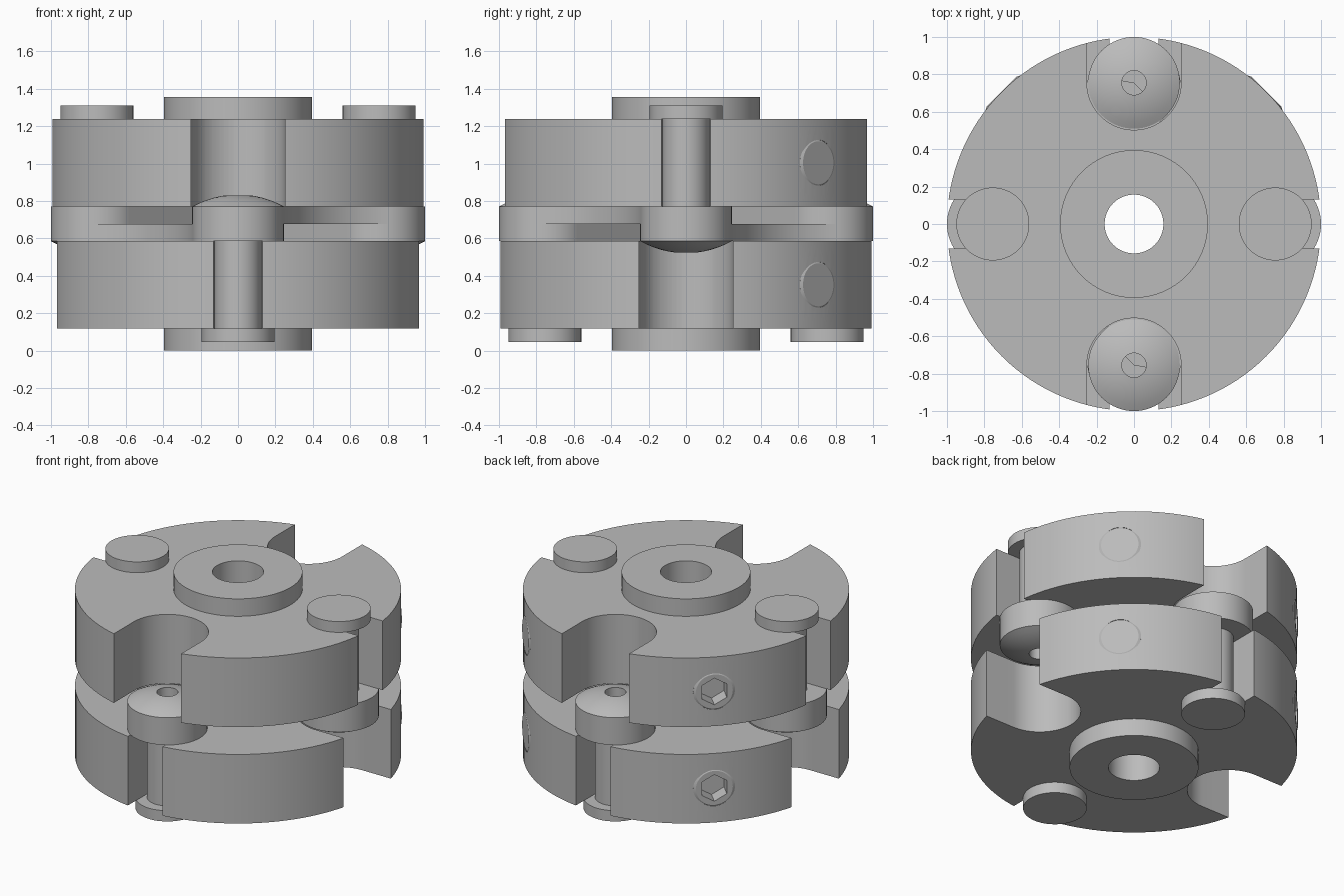
import bpy, bmesh
from math import pi, cos, sin, radians, atan2, hypot
from mathutils import Matrix

if "Cube" in bpy.data.objects:
    bpy.data.objects.remove(bpy.data.objects["Cube"])

MID = 0.678       # height of the symmetry plane
GAP = 0.0925      # half thickness of the middle layer
FACE = 0.56       # outer hub face, measured from the middle
PIN = 0.755       # radius of the pin circle
PAD = 0.245       # pad radius

grey = bpy.data.materials.new("plain_grey")
grey.use_nodes = True
GREY = (0.5, 0.5, 0.5, 1)
grey.diffuse_color = GREY
grey.node_tree.nodes["Principled BSDF"].inputs["Base Color"].default_value = GREY


def finish(name, bm, matrix):
    bmesh.ops.remove_doubles(bm, verts=bm.verts, dist=1e-5)
    bm.transform(matrix)
    bmesh.ops.recalc_face_normals(bm, faces=bm.faces)
    mesh = bpy.data.meshes.new(name)
    bm.to_mesh(mesh)
    bm.free()
    mesh.materials.append(grey)
    obj = bpy.data.objects.new(name, mesh)
    bpy.context.collection.objects.link(obj)
    return obj


def lathe(name, profile, matrix=Matrix(), steps=64):
    """Spin (radius, z) points about the z axis."""
    bm = bmesh.new()
    vs = [bm.verts.new((r, 0, z)) for r, z in profile]
    es = [bm.edges.new(pair) for pair in zip(vs, vs[1:])]
    bmesh.ops.spin(bm, geom=vs + es, cent=(0, 0, 0), axis=(0, 0, 1),
                   angle=2 * pi, steps=steps, use_merge=False)
    return finish(name, bm, matrix)


def prism(name, outline, z0, z1, matrix=Matrix()):
    """Extrude an (x, y) outline from z0 to z1."""
    bm = bmesh.new()
    face = bm.faces.new([bm.verts.new((x, y, z0)) for x, y in outline])
    out = bmesh.ops.extrude_face_region(bm, geom=[face])["geom"]
    top = [v for v in out if isinstance(v, bmesh.types.BMVert)]
    bmesh.ops.translate(bm, verts=top, vec=(0, 0, z1 - z0))
    return finish(name, bm, matrix)


def arc(cx, cy, r, a0, a1, n):
    angles = [a0 + (a1 - a0) * i / n for i in range(n + 1)]
    return [(cx + r * cos(a), cy + r * sin(a)) for a in angles]


def cut(obj, cutters):
    """Subtract the cutters, bake the result and drop the cutters."""
    for c in cutters:
        c.hide_render = True
        mod = obj.modifiers.new("cut", 'BOOLEAN')
        mod.object = c
        mod.solver = 'EXACT'
    graph = bpy.context.evaluated_depsgraph_get()
    mesh = bpy.data.meshes.new_from_object(obj.evaluated_get(graph))
    obj.modifiers.clear()
    obj.data = mesh
    for c in cutters:
        bpy.data.objects.remove(c)


def smooth(obj):
    bpy.ops.object.select_all(action='DESELECT')
    obj.select_set(True)
    bpy.context.view_layer.objects.active = obj
    bpy.ops.object.shade_smooth_by_angle(angle=radians(28))


def turn(degrees):
    return Matrix.Rotation(radians(degrees), 4, 'Z')


def pocket(half, degrees):
    """Open-ended slot cutter with a round inner end."""
    outline = arc(PIN, 0, half, pi / 2, 3 * pi / 2, 32) + [(1.2, -half), (1.2, half)]
    return prism("pocket_cutter", outline, -0.2, 1.6, turn(degrees))


parts = []
lift = Matrix.Translation((0, 0, MID))

# Each half: hub, two set screws and two pins, the lower half quarter-turned
for label, side, base in (("upper", 1, 0), ("lower", -1, 90)):
    flip = lift @ Matrix.Diagonal((1, 1, side, 1))
    hub = lathe(label + "_hub", [(0.157, GAP), (1, GAP), (1, FACE), (0.395, FACE),
                                 (0.395, MID), (0.157, MID), (0.157, GAP)], flip, 128)
    cutters = [pocket(0.13, base + a) for a in (0, 180)]
    cutters += [pocket(0.252, base + a) for a in (90, 270)]

    # Set screws on the two back corners
    for corner, az in (("left", 45), ("right", 135)):
        aim = (Matrix.Translation((0, 0, MID + side * (GAP + FACE) / 2))
               @ turn(az) @ Matrix.Rotation(pi / 2, 4, 'Y'))
        cutters.append(lathe("screw_hole_cutter", [(0, 0.8), (0.122, 0.8),
                                                   (0.122, 1.1), (0, 1.1)], aim, 48))
        screw = lathe(f"{label}_{corner}_set_screw",
                      [(0, 0.7), (0.13, 0.7), (0.13, 0.992), (0.115, 1), (0, 1)], aim, 48)
        hexagon = arc(0, 0, 0.09, 0, 5 * pi / 3, 5)
        cut(screw, [prism("socket_cutter", hexagon, 0.9, 1.1, aim)])
        parts.append(screw)
    cut(hub, cutters)
    parts.append(hub)

    # Pins: flat head, shank, round pad and domed nose with a small hole
    dome_r = 0.50
    dome = [(r, -GAP - (dome_r**2 - r * r)**0.5 + (dome_r**2 - PAD**2)**0.5)
            for r in (PAD, 0.21, 0.17, 0.13, 0.095, 0.065)]
    profile = [(0, 0.633), (0.195, 0.633), (0.195, FACE), (0.125, FACE), (0.125, GAP),
               (PAD, GAP)] + dome + [(0.065, -0.03), (0, -0.03)]
    for i, a in enumerate((0, 180)):
        place = turn(base + a) @ Matrix.Translation((PIN, 0, 0)) @ flip
        parts.append(lathe(f"{label}_pin_{i + 1}", profile, place))

# Links between neighbouring pads, alternating upper and lower layers
c, r = 0.929, 0.70
tilt = atan2(c, c - PIN)
waist = arc(c, c, r, pi + tilt, 3 * pi / 2 - tilt, 24)
t = PAD * 0.7071
outline = [(PIN, 0)] + waist + [(0, PIN), (-t, PIN - t), (PIN - t, -t)]
for i in range(4):
    z0 = -GAP if i % 2 == 0 else 0
    parts.append(prism(f"link_{i + 1}", outline, z0, z0 + GAP, lift @ turn(90 * i)))

for p in parts:
    smooth(p)
